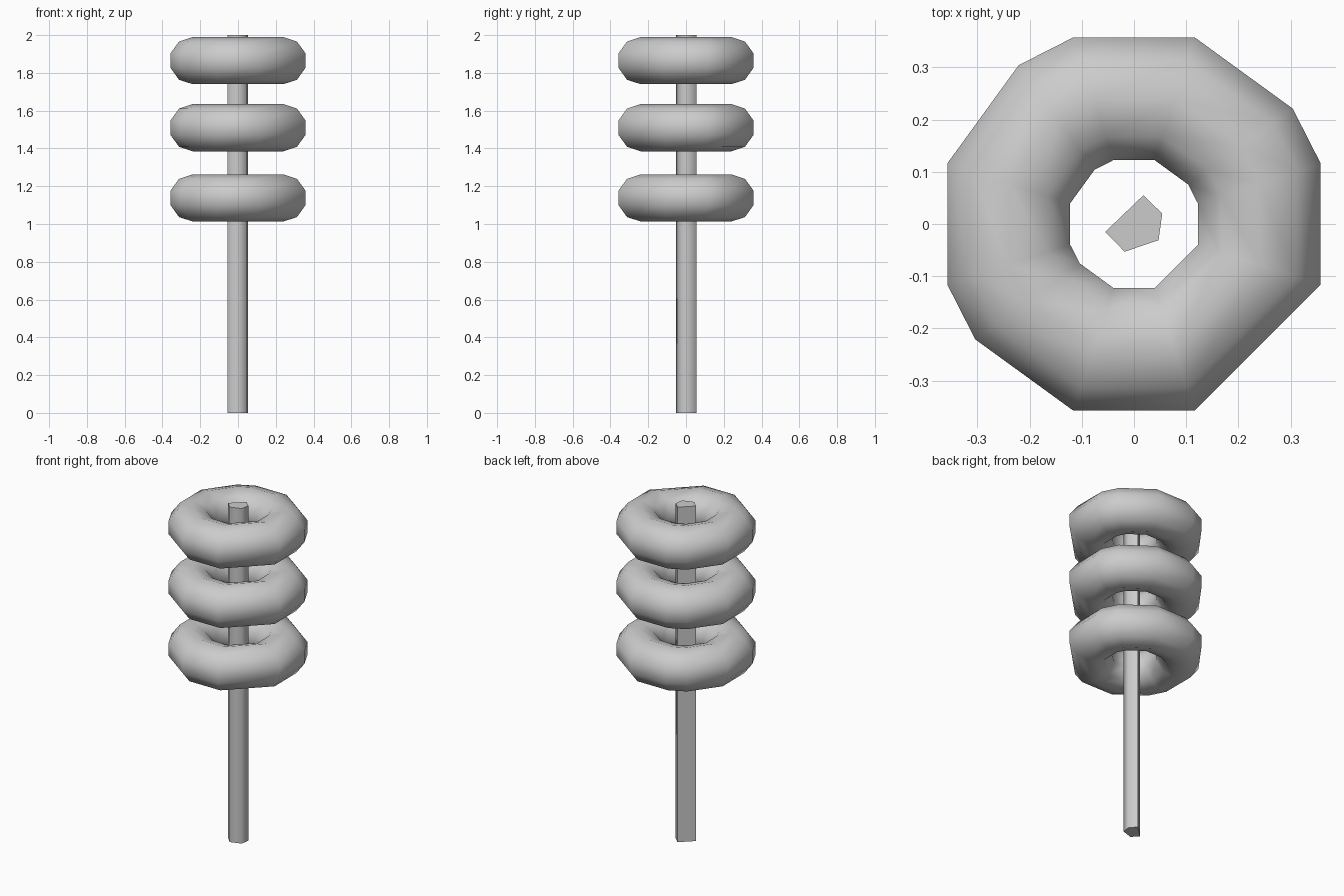
import bpy
import bmesh
from math import radians, sin, cos

cube = bpy.data.objects.get("Cube")
if cube:
    bpy.data.objects.remove(cube, do_unlink=True)

grey = bpy.data.materials.new("plain grey")
grey.use_nodes = True
colour = (0.6, 0.6, 0.6, 1)
grey.diffuse_color = colour
grey.node_tree.nodes["Principled BSDF"].inputs["Base Color"].default_value = colour


def finish(bm, name, sharp_angle):
    """Turn a bmesh into a smooth-shaded mesh with sharp edges above an angle."""
    bmesh.ops.recalc_face_normals(bm, faces=bm.faces)
    for face in bm.faces:
        face.smooth = True
    mesh = bpy.data.meshes.new(name)
    bm.to_mesh(mesh)
    bm.free()
    mesh.set_sharp_from_angle(angle=radians(sharp_angle))
    mesh.materials.append(grey)
    return mesh


def place(mesh, name, z=0):
    ob = bpy.data.objects.new(name, mesh)
    ob.location.z = z
    bpy.context.collection.objects.link(ob)


def ring_mesh():
    """Low-poly torus with unevenly spaced ten-sided cross-sections."""
    bm = bmesh.new()
    stations = (18, 36, 72, 108, 126, 162, 198, 216, 252, 288, 342)
    sides = 10
    loops = []
    for a in map(radians, stations):
        loop = []
        for i in range(sides):
            t = radians(18 + 36 * i)
            r = 0.252 + 0.13 * cos(t)
            loop.append(bm.verts.new((r * cos(a), r * sin(a), 0.125 * sin(t))))
        loops.append(loop)
    for k, loop in enumerate(loops):
        after = loops[(k + 1) % len(loops)]
        for i in range(sides):
            j = (i + 1) % sides
            bm.faces.new((loop[i], after[i], after[j], loop[j]))
    return finish(bm, "ring", 80)


def pole_mesh():
    """Irregular five-sided pole with closed ends."""
    bm = bmesh.new()
    outline = ((-0.055, -0.015), (-0.018, -0.053), (0.047, -0.031),
               (0.054, 0.02), (0.018, 0.055))
    base = bm.faces.new([bm.verts.new((x, y, 0)) for x, y in outline])
    top = bmesh.ops.extrude_face_region(bm, geom=[base], use_keep_orig=True)
    verts = [g for g in top["geom"] if isinstance(g, bmesh.types.BMVert)]
    bmesh.ops.translate(bm, verts=verts, vec=(0, 0, 2))
    return finish(bm, "pole", 75)


# Pole and the three rings floating around it
place(pole_mesh(), "pole")
ring = ring_mesh()
for name, z in (("lower_ring", 1.138), ("middle_ring", 1.51), ("upper_ring", 1.865)):
    place(ring, name, z)
